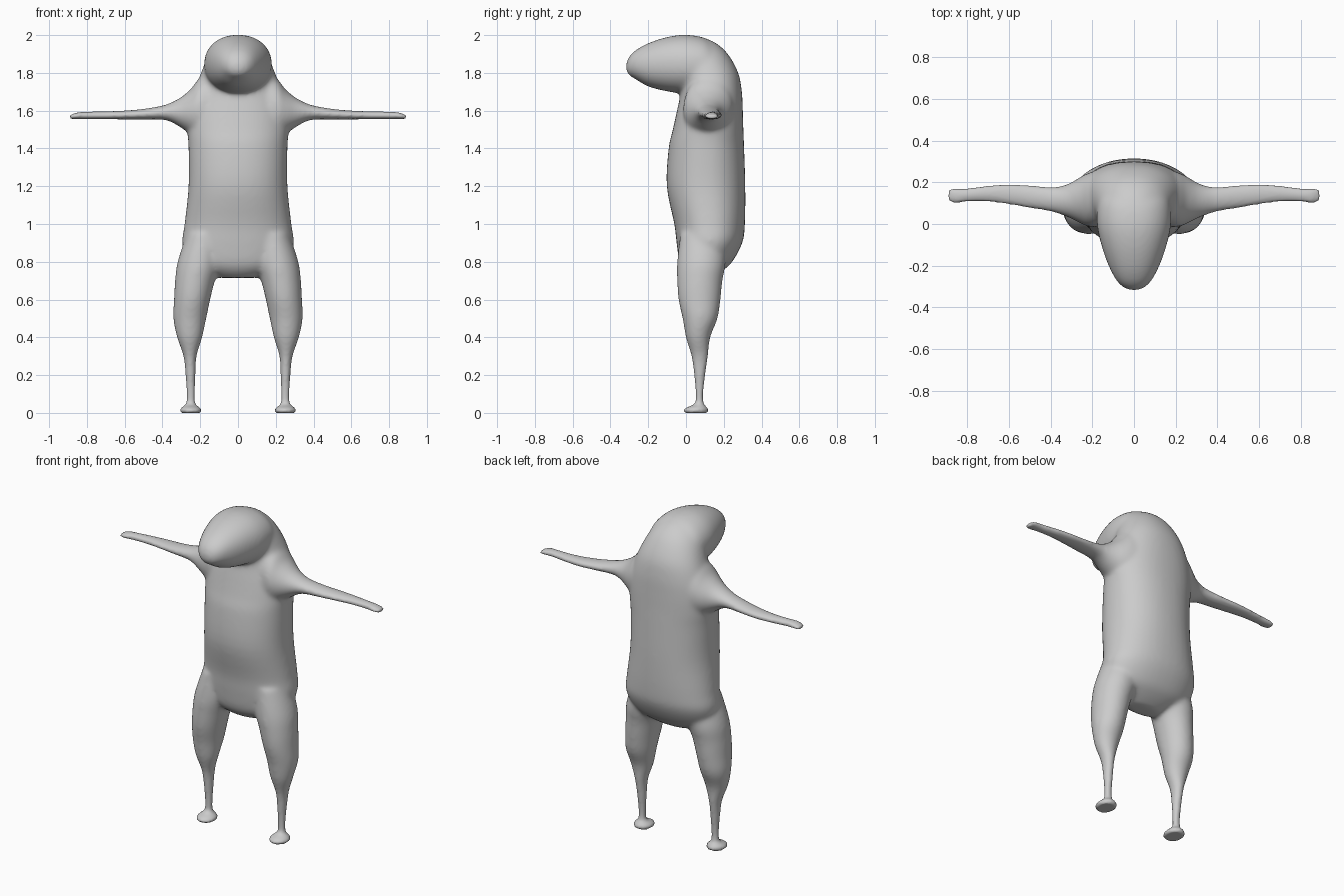
import bpy, bmesh, math
from mathutils import Vector

grey = bpy.data.materials.new("soft_grey")
grey.diffuse_color = (0.6, 0.6, 0.6, 1)


def refine(rows, steps=4):
    """Catmull-Rom interpolation between the given cross-sections."""
    out = []
    for i in range(len(rows) - 1):
        p = [rows[max(i - 1, 0)], rows[i], rows[i + 1], rows[min(i + 2, len(rows) - 1)]]
        for s in range(steps):
            t = s / steps
            out.append([0.5 * (2 * b + (c - a) * t + (2 * a - 5 * b + 4 * c - d) * t * t
                               + (3 * b - a - 3 * c + d) * t ** 3)
                        for a, b, c, d in zip(*p)])
    out.append(rows[-1])
    return out


def loft(bm, rows, place, power=2.0, sides=40):
    """Skin of rounded sections; a row is (position, u0, u1, v0, v1)."""
    rings = []
    for pos, u0, u1, v0, v1 in refine(rows):
        ring = []
        for k in range(sides):
            a = 2 * math.pi * k / sides
            c, s = math.cos(a), math.sin(a)
            u = (u0 + u1) / 2 + (u1 - u0) / 2 * math.copysign(abs(c) ** (2 / power), c)
            v = (v0 + v1) / 2 + (v1 - v0) / 2 * math.copysign(abs(s) ** (2 / power), s)
            ring.append(bm.verts.new(place(pos, u, v)))
        rings.append(ring)
    faces = [bm.faces.new(rings[0]), bm.faces.new(rings[-1][::-1])]
    for r0, r1 in zip(rings, rings[1:]):
        for k in range(sides):
            n = (k + 1) % sides
            faces.append(bm.faces.new((r0[k], r1[k], r1[n], r0[n])))
    bmesh.ops.recalc_face_normals(bm, faces=faces)


bm = bmesh.new()

# Torso and back of the head: z, half width, front y, back y
torso = [(0.715, 0.10, 0.03, 0.13), (0.75, 0.18, -0.01, 0.19), (0.80, 0.26, -0.035, 0.245),
         (0.90, 0.295, -0.05, 0.298), (1.0, 0.283, -0.062, 0.312), (1.2, 0.262, -0.102, 0.314),
         (1.4, 0.262, -0.092, 0.308), (1.5, 0.268, -0.07, 0.304), (1.6, 0.262, -0.048, 0.301),
         (1.7, 0.235, -0.028, 0.296), (1.8, 0.196, -0.03, 0.277), (1.9, 0.155, -0.08, 0.222),
         (1.96, 0.105, -0.10, 0.155), (1.99, 0.055, -0.08, 0.08), (2.002, 0.01, -0.03, 0.0)]
loft(bm, [(z, -w, w, f, b) for z, w, f, b in torso], lambda z, x, y: (x, y, z), 2.2)

# Snout: y, half width, bottom z, top z
snout = [(-0.318, 0.012, 1.82, 1.845), (-0.305, 0.05, 1.79, 1.88), (-0.27, 0.085, 1.768, 1.918),
         (-0.2, 0.122, 1.728, 1.957), (-0.1, 0.157, 1.702, 1.99), (0.0, 0.178, 1.69, 2.002),
         (0.1, 0.175, 1.69, 1.985), (0.16, 0.15, 1.7, 1.94)]
loft(bm, [(y, -w, w, b, t) for y, w, b, t in snout], lambda y, x, z: (x, y, z), 2.15)

# Legs with disc feet: z, inner x, outer x, front y, back y
leg = [(0.95, 0.08, 0.27, -0.03, 0.2), (0.8, 0.09, 0.32, -0.047, 0.21),
       (0.7, 0.122, 0.333, -0.047, 0.193), (0.6, 0.147, 0.339, -0.04, 0.183),
       (0.5, 0.168, 0.342, -0.018, 0.167), (0.4, 0.19, 0.322, 0.0, 0.128),
       (0.3, 0.22, 0.288, 0.03, 0.115), (0.2, 0.226, 0.277, 0.044, 0.101),
       (0.1, 0.229, 0.271, 0.052, 0.09), (0.05, 0.226, 0.275, 0.046, 0.094),
       (0.03, 0.205, 0.296, 0.008, 0.11), (0.015, 0.193, 0.307, -0.013, 0.118),
       (0.0, 0.2, 0.3, -0.005, 0.112)]

# Arms: x, front y, back y, bottom z, top z
arm = [(0.1, 0.0, 0.27, 1.40, 1.83), (0.2, -0.015, 0.25, 1.44, 1.775),
       (0.25, 0.0, 0.23, 1.475, 1.715), (0.3, 0.025, 0.2, 1.508, 1.673),
       (0.35, 0.045, 0.182, 1.538, 1.645), (0.4, 0.06, 0.178, 1.552, 1.627),
       (0.5, 0.078, 0.184, 1.554, 1.609), (0.6, 0.095, 0.19, 1.554, 1.6),
       (0.7, 0.108, 0.183, 1.555, 1.596), (0.8, 0.108, 0.17, 1.556, 1.594),
       (0.85, 0.101, 0.17, 1.556, 1.59), (0.88, 0.107, 0.168, 1.557, 1.58),
       (0.892, 0.12, 0.155, 1.56, 1.572)]
for side in (-1, 1):
    loft(bm, leg, lambda z, x, y: (side * x, y, z))
    loft(bm, arm, lambda x, y, z: (side * x, y, z))

mesh = bpy.data.meshes.new("body")
bm.to_mesh(mesh)
bm.free()
body = bpy.data.objects.new("body", mesh)
bpy.context.collection.objects.link(body)


def bake():
    """Apply the modifiers of the body."""
    deps = bpy.context.evaluated_depsgraph_get()
    result = bpy.data.meshes.new_from_object(body.evaluated_get(deps))
    body.modifiers.clear()
    body.data = result


# Fuse all parts into one skin
fuse = body.modifiers.new("fuse", 'REMESH')
fuse.mode = 'VOXEL'
fuse.voxel_size = 0.0095
bake()

# Blend the joints strongly, leave hands and ankles almost untouched
blend = body.vertex_groups.new(name="blend")
for v in body.data.vertices:
    x, y, z = v.co
    w = min(max((0.5 - abs(x)) / 0.2, 0.03), 1) * min(max((z - 0.3) / 0.3, 0.03), 1)
    blend.add([v.index], w, 'REPLACE')
smooth = body.modifiers.new("smooth", 'SMOOTH')
smooth.factor = 0.5
smooth.iterations = 24
smooth.vertex_group = "blend"
bake()

body.data.materials.clear()
body.data.materials.append(grey)
for p in body.data.polygons:
    p.use_smooth = True
    p.material_index = 0
